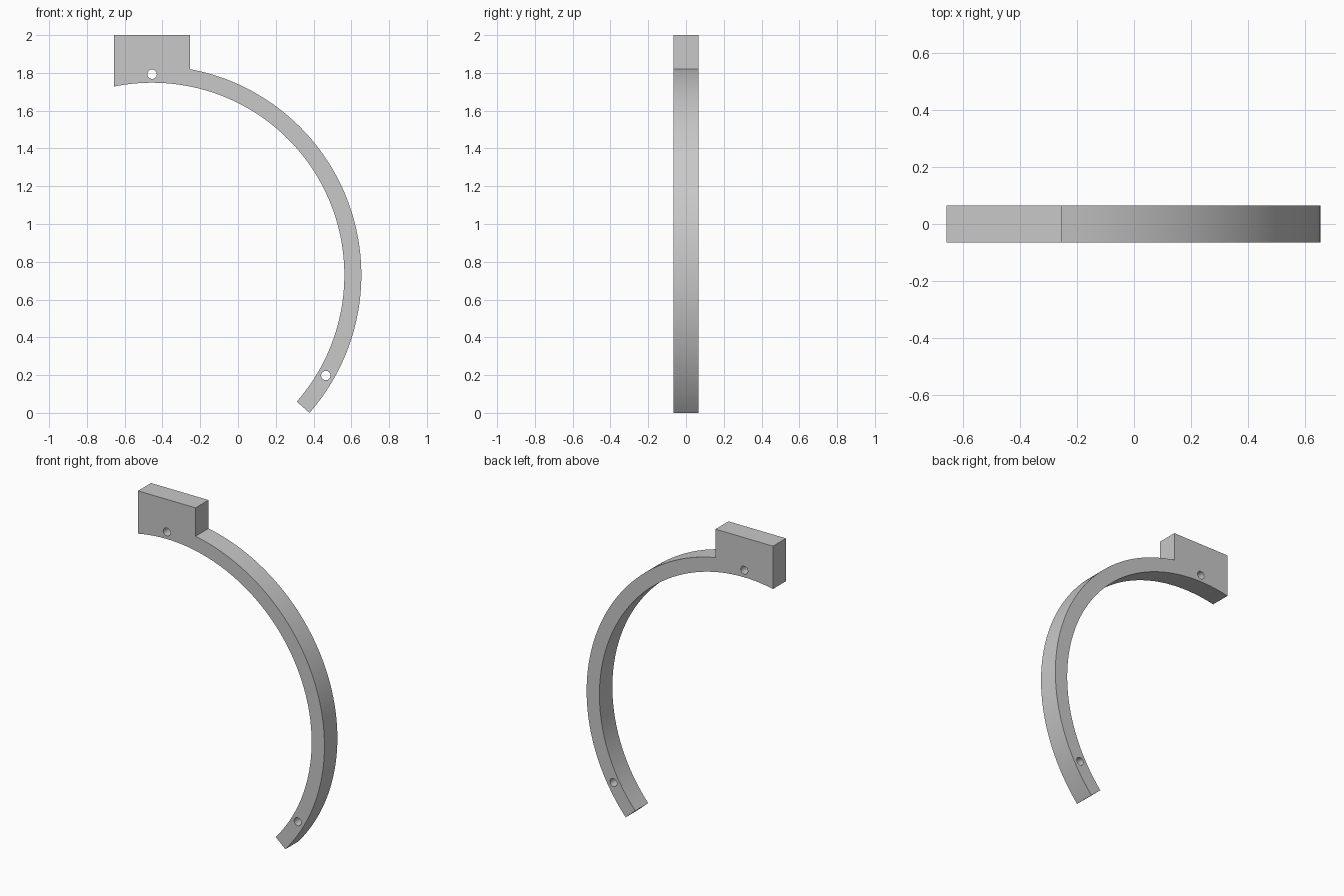
import bpy
import bmesh
from math import radians, degrees, acos, cos, sin, pi
from mathutils import Matrix, Vector

cube = bpy.data.objects.get("Cube")
if cube:
    bpy.data.objects.remove(cube, do_unlink=True)

CX, CZ = -0.455, 0.73          # arc centre
R_IN, R_OUT = 1.018, 1.108     # band radii
HALF_W = 0.202                 # half width of mounting block
HALF_T = 0.065                 # half thickness
TOP = 2.0
END = -41.2                    # lower end of the arc, degrees
HOLE_R = 0.025
STEPS = 96

grey = bpy.data.materials.new("plain grey")
grey.use_nodes = True
colour = (0.58, 0.58, 0.58, 1)
grey.diffuse_color = colour
grey.node_tree.nodes["Principled BSDF"].inputs["Base Color"].default_value = colour


def arc(radius, start, end):
    """Points along the arc in the XZ plane, at the front face."""
    angles = [radians(start + (end - start) * i / STEPS) for i in range(STEPS + 1)]
    return [Vector((CX + radius * cos(a), -HALF_T, CZ + radius * sin(a))) for a in angles]


def finish(bm, name):
    bmesh.ops.recalc_face_normals(bm, faces=bm.faces)
    mesh = bpy.data.meshes.new(name)
    bm.to_mesh(mesh)
    bm.free()
    mesh.materials.append(grey)
    obj = bpy.data.objects.new(name, mesh)
    bpy.context.collection.objects.link(obj)
    return obj


# Curved bracket: block and band as one extruded outline
outer_start = degrees(acos(HALF_W / R_OUT))
inner_start = degrees(acos(-HALF_W / R_IN))
outline = [Vector((CX - HALF_W, -HALF_T, TOP)), Vector((CX + HALF_W, -HALF_T, TOP))]
outline += arc(R_OUT, outer_start, END) + arc(R_IN, END, inner_start)
bm = bmesh.new()
face = bm.faces.new([bm.verts.new(p) for p in outline])
ext = bmesh.ops.extrude_face_region(bm, geom=[face], use_keep_orig=True)
moved = [v for v in ext["geom"] if isinstance(v, bmesh.types.BMVert)]
bmesh.ops.translate(bm, verts=moved, vec=(0, 2 * HALF_T, 0))
bracket = finish(bm, "curved_bracket")

# Pin holes through the block and the lower end
bpy.context.view_layer.objects.active = bracket
bracket.select_set(True)
for x, z in ((CX, 1.793), (0.465, 0.198)):
    bm = bmesh.new()
    bmesh.ops.create_cone(bm, cap_ends=True, segments=32, radius1=HOLE_R, radius2=HOLE_R,
                          depth=HALF_T * 4,
                          matrix=Matrix.Translation((x, 0, z)) @ Matrix.Rotation(pi / 2, 4, "X"))
    cutter = finish(bm, "hole_cutter")
    cutter.hide_render = True
    cut = bracket.modifiers.new("hole", "BOOLEAN")
    cut.operation = "DIFFERENCE"
    cut.solver = "EXACT"
    cut.object = cutter
    bpy.ops.object.modifier_apply(modifier=cut.name)
    bpy.data.objects.remove(cutter, do_unlink=True)

bpy.ops.object.shade_smooth_by_angle(angle=radians(30))
